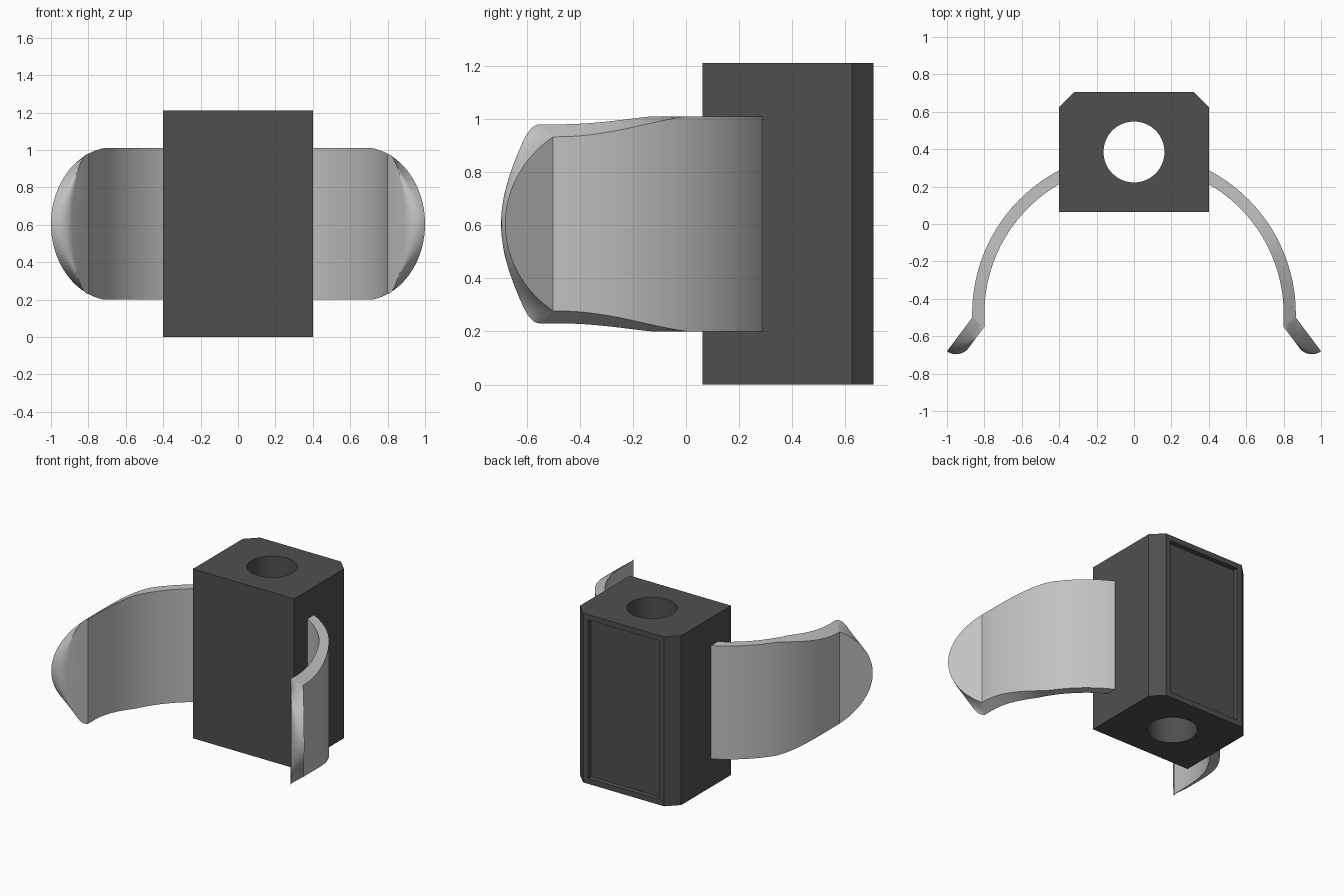
import bpy, bmesh, math
from mathutils import Vector

if "Cube" in bpy.data.objects:
    bpy.data.objects.remove(bpy.data.objects["Cube"], do_unlink=True)

MID = 0.605        # height of the middle
HALF = 0.405       # half height of the arms
CENTRE = -0.48     # y of the arc centre
R_OUT, R_IN = 0.865, 0.80
THICK = 0.082      # thickness of the flared lip


def material(name, value):
    m = bpy.data.materials.new(name)
    m.use_nodes = True
    colour = (value, value, value, 1)
    m.diffuse_color = colour
    m.node_tree.nodes["Principled BSDF"].inputs["Base Color"].default_value = colour
    return m


def finish(bm, name, mat):
    bmesh.ops.recalc_face_normals(bm, faces=bm.faces)
    mesh = bpy.data.meshes.new(name)
    bm.to_mesh(mesh)
    bm.free()
    ob = bpy.data.objects.new(name, mesh)
    bpy.context.collection.objects.link(ob)
    mesh.materials.append(mat)
    return ob


def activate(ob):
    bpy.ops.object.select_all(action='DESELECT')
    ob.select_set(True)
    bpy.context.view_layer.objects.active = ob


dark = material("dark grey", 0.078)
light = material("light grey", 0.54)

# Block: chamfered profile extruded upward
bm = bmesh.new()
half = [(0.40, 0.063), (0.40, 0.625), (0.32, 0.705)]
outline = half + [(-x, y) for x, y in reversed(half)]
base = bm.faces.new([bm.verts.new((x, y, 0)) for x, y in outline])
up = bmesh.ops.extrude_face_region(bm, geom=[base])
bmesh.ops.translate(bm, vec=(0, 0, 1.21),
                    verts=[v for v in up["geom"] if isinstance(v, bmesh.types.BMVert)])
bmesh.ops.recalc_face_normals(bm, faces=bm.faces)

# Recessed panel on the back
back = max(bm.faces, key=lambda f: f.calc_center_median().y)
bmesh.ops.inset_region(bm, faces=[back], thickness=0.055)
back = bmesh.ops.extrude_discrete_faces(bm, faces=[back])["faces"][0]
bmesh.ops.translate(bm, vec=(0, -0.035, 0), verts=back.verts)
block = finish(bm, "block", dark)

# Vertical through hole
bpy.ops.mesh.primitive_cylinder_add(vertices=64, radius=0.163, depth=2,
                                    location=(0, 0.385, MID))
cutter = bpy.context.object
cutter.name = "hole_cutter"
cutter.hide_render = True
cut = block.modifiers.new("hole", 'BOOLEAN')
cut.object = cutter
cut.solver = 'EXACT'
activate(block)
bpy.ops.object.modifier_apply(modifier="hole")
bpy.data.objects.remove(cutter, do_unlink=True)
bpy.ops.object.shade_smooth_by_angle(angle=math.radians(30))


# Clip arms: curved strip with a rounded, flared lip
def reach(x):
    """Half height of the rounded outline at x."""
    u = max(0, (x - 0.66) / 0.34)
    return min(HALF, 0.411 * math.sqrt(max(0, 1 - u * u)))


bm = bmesh.new()


def section(outer, inner):
    """Four corners of the strip: outer low, outer high, inner high, inner low."""
    return [bm.verts.new((p[0], p[1], MID + s * reach(p[0])))
            for p, s in ((outer, -1), (outer, 1), (inner, 1), (inner, -1))]


stations = []
N = 40
for i in range(N + 1):
    a = math.radians(66) * (1 - i / N)
    c, s = math.cos(a), math.sin(a)
    stations.append(section((R_OUT * c, CENTRE + R_OUT * s),
                            (R_IN * c, CENTRE + R_IN * s)))
stations.append(section((R_OUT, -0.50), (R_IN, -0.55)))
bm.faces.new(stations[0])
for p, q in zip(stations, stations[1:]):
    for k in range(4):
        n = (k + 1) % 4
        bm.faces.new((p[k], p[n], q[n], q[k]))

# Flared lip: flat outside, rounded rim, flat inner face
normal = Vector((-0.8, -0.6, 0)) * THICK
STEPS, RINGS = 48, 8
span = math.acos((R_OUT - 0.66) / 0.34)
h_in = reach(R_IN)
rows = []
for i in range(STEPS + 1):
    t = -1 + 2 * i / STEPS
    x = 0.66 + 0.34 * math.cos(t * span)
    outer = Vector((x, -0.50 - (x - R_OUT) * 4 / 3, MID + 0.411 * math.sin(t * span)))
    xi = R_IN + 0.085 * math.cos(t * math.pi / 2)
    inner = Vector((xi, -0.55 - (xi - R_IN) * 4 / 3,
                    MID + h_in * math.sin(t * math.pi / 2)))
    corner = outer + normal
    blend = abs(t) ** 6
    row = []
    for k in range(RINGS + 1):
        f = k / RINGS
        phi = f * math.pi / 2
        rim = outer + (inner - corner) * (1 - math.cos(phi)) + normal * math.sin(phi)
        row.append(bm.verts.new(rim.lerp(outer.lerp(inner, f), blend)))
    rows.append(row)
for p, q in zip(rows, rows[1:]):
    for k in range(RINGS):
        bm.faces.new((p[k], p[k + 1], q[k + 1], q[k]))
bm.faces.new([r[0] for r in rows])
bm.faces.new([r[-1] for r in rows])
bmesh.ops.remove_doubles(bm, verts=bm.verts, dist=0.0005)

arms = finish(bm, "clip_arms", light)
arms.modifiers.new("mirror", 'MIRROR').use_axis[0] = True
activate(arms)
bpy.ops.object.modifier_apply(modifier="mirror")
bpy.ops.object.shade_smooth_by_angle(angle=math.radians(30))
